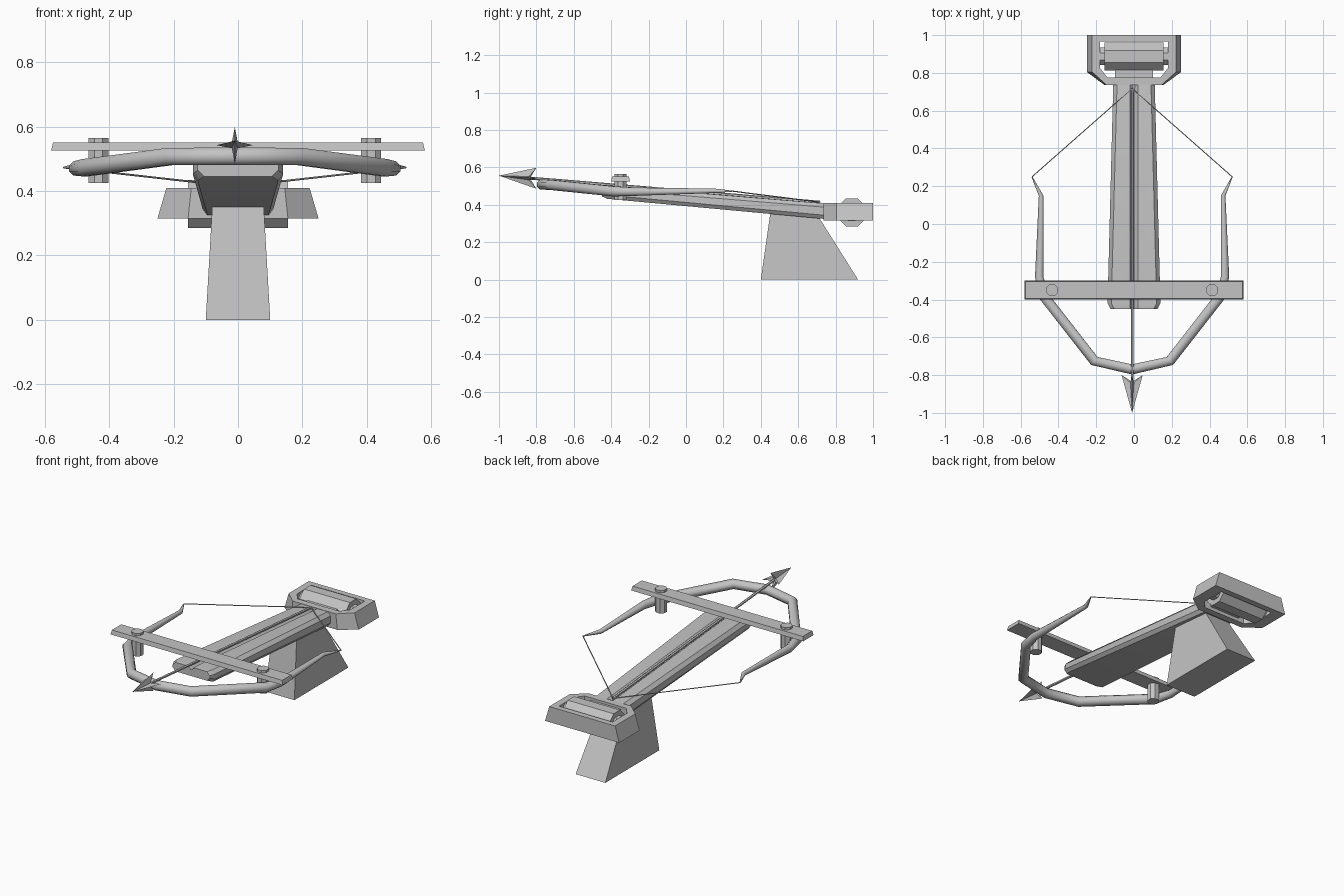
import bpy, bmesh, math
from mathutils import Vector

if "Cube" in bpy.data.objects:
    bpy.data.objects.remove(bpy.data.objects["Cube"])

grey = bpy.data.materials.new("plain_grey")
grey.diffuse_color = (0.55, 0.55, 0.55, 1)
grey.use_nodes = True
grey.node_tree.nodes["Principled BSDF"].inputs["Base Color"].default_value = grey.diffuse_color
CX = -0.01  # centre line of bow and bolt


def finish(name, bm, angle=35):
    bmesh.ops.recalc_face_normals(bm, faces=bm.faces)
    me = bpy.data.meshes.new(name)
    bm.to_mesh(me)
    bm.free()
    me.materials.append(grey)
    ob = bpy.data.objects.new(name, me)
    bpy.context.collection.objects.link(ob)
    bpy.ops.object.select_all(action='DESELECT')
    ob.select_set(True)
    bpy.context.view_layer.objects.active = ob
    bpy.ops.object.shade_smooth_by_angle(angle=math.radians(angle))
    return ob


def loft(name, rings, angle=35):
    """Skin a list of equal-length point rings and cap both ends."""
    bm = bmesh.new()
    vs = [[bm.verts.new(p) for p in r] for r in rings]
    n = len(vs[0])
    for a, b in zip(vs, vs[1:]):
        for i in range(n):
            j = (i + 1) % n
            bm.faces.new((a[i], a[j], b[j], b[i]))
    bm.faces.new(vs[0])
    bm.faces.new(vs[-1])
    return finish(name, bm, angle)


def tube(name, pts, radii, n=8, angle=35):
    """Round tube along a path, with a radius for every point."""
    pts = [Vector(p) for p in pts]
    rings = []
    for i, p in enumerate(pts):
        t = (pts[min(i + 1, len(pts) - 1)] - pts[max(i - 1, 0)]).normalized()
        up = Vector((0, 0, 1)) if abs(t.z) < 0.9 else Vector((0, 1, 0))
        s = t.cross(up).normalized()
        u = s.cross(t)
        rings.append([p + radii[i] * (math.cos(a) * s + math.sin(a) * u)
                      for a in (math.tau * (k + 0.5) / n for k in range(n))])
    return loft(name, rings, angle)


def rect(hx, y0, y1, z):
    return [(-hx, y0, z), (hx, y0, z), (hx, y1, z), (-hx, y1, z)]


# Pedestal: leaning, tapering block
loft("pedestal", [rect(0.1, 0.40, 0.92, 0), rect(0.08, 0.45, 0.70, 0.35)])


# Stock: tapered beam with a bolt groove along its top
def stock_ring(y, w, top, bottom, wb):
    half = [(0.02, top), (w - 0.02, top), (w, top - 0.02),
            (w, bottom + 0.02), (wb, bottom)]
    prof = [(0, top - 0.018)] + half + [(-x, z) for x, z in reversed(half)]
    return [(x, y, z) for x, z in prof]


loft("stock", [stock_ring(-0.45, 0.125, 0.50, 0.445, 0.105),
               stock_ring(-0.42, 0.14, 0.503, 0.432, 0.125),
               stock_ring(0.735, 0.11, 0.408, 0.325, 0.095)])
loft("stock_tail", [rect(0.1, 0.70, 0.82, 0.335), rect(0.1, 0.70, 0.82, 0.395)])

# Rear frame: half-octagon ring, narrower at the top
bm = bmesh.new()


def frame_loop(half, z):
    pts = half + [(-x, y) for x, y in reversed(half)]
    return [bm.verts.new((x, y, z)) for x, y in pts]


inner = [(0.18, 0.965), (0.18, 0.825), (0.14, 0.775)]
loops = [frame_loop([(0.25, 1.0), (0.25, 0.805), (0.155, 0.735)], 0.315),
         frame_loop([(0.222, 1.0), (0.222, 0.805), (0.145, 0.735)], 0.41),
         frame_loop(inner, 0.41), frame_loop(inner, 0.315)]
for k in range(4):
    a, b = loops[k], loops[(k + 1) % 4]
    for i in range(6):
        j = (i + 1) % 6
        bm.faces.new((a[i], a[j], b[j], b[i]))
finish("rear_frame", bm)

# Winding roller with its axle
tube("roller", [(-0.155, 0.887, 0.36), (0.155, 0.887, 0.36)], [0.081] * 2)
tube("roller_axle", [(-0.182, 0.887, 0.36), (0.182, 0.887, 0.36)], [0.05] * 2)

# Bow: one swept tube, thinning to the tips
arm = [((0.20, -0.725, 0.507), 0.029), ((0.465, -0.385, 0.472), 0.029),
       ((0.492, -0.28, 0.47), 0.024), ((0.482, 0.15, 0.475), 0.013),
       ((0.53, 0.25, 0.473), 0.003)]
left = [((CX - p[0], p[1], p[2]), r) for p, r in reversed(arm)]
right = [((CX + p[0], p[1], p[2]), r) for p, r in arm]
path = left + [((CX, -0.77, 0.508), 0.029)] + right
tube("bow", [p for p, r in path], [r for p, r in path], 8, 50)

# Cross beam and its two pins
loft("cross_beam", [rect(0.58, -0.40, -0.30, 0.525),
                    rect(0.574, -0.395, -0.305, 0.551)])
for side in (-1, 1):
    x = CX + side * 0.423
    tube("beam_pin", [(x, -0.35, 0.425), (x, -0.35, 0.565)], [0.034] * 2)
    # Bowstring half
    tube("bowstring", [(CX + side * 0.53, 0.25, 0.473), (CX, 0.717, 0.414)],
         [0.003] * 2, 6)

# Bolt shaft
tube("bolt_shaft", [(CX, -0.86, 0.545), (CX, 0.717, 0.414)], [0.008] * 2, 6)

# Bolt head: four-bladed star with swept-back barbs
bm = bmesh.new()
tip = bm.verts.new((CX, -1.0, 0.556))
notch = bm.verts.new((CX, -0.835, 0.543))
star = []
for k in range(8):
    a = k * math.pi / 4
    r, y = (0.056, -0.80) if k % 2 == 0 else (0.013, -0.84)
    star.append(bm.verts.new((CX + r * math.cos(a), y, 0.542 + r * math.sin(a))))
for k in range(8):
    a, b = star[k], star[(k + 1) % 8]
    bm.faces.new((tip, a, b))
    bm.faces.new((notch, b, a))
finish("bolt_head", bm)
